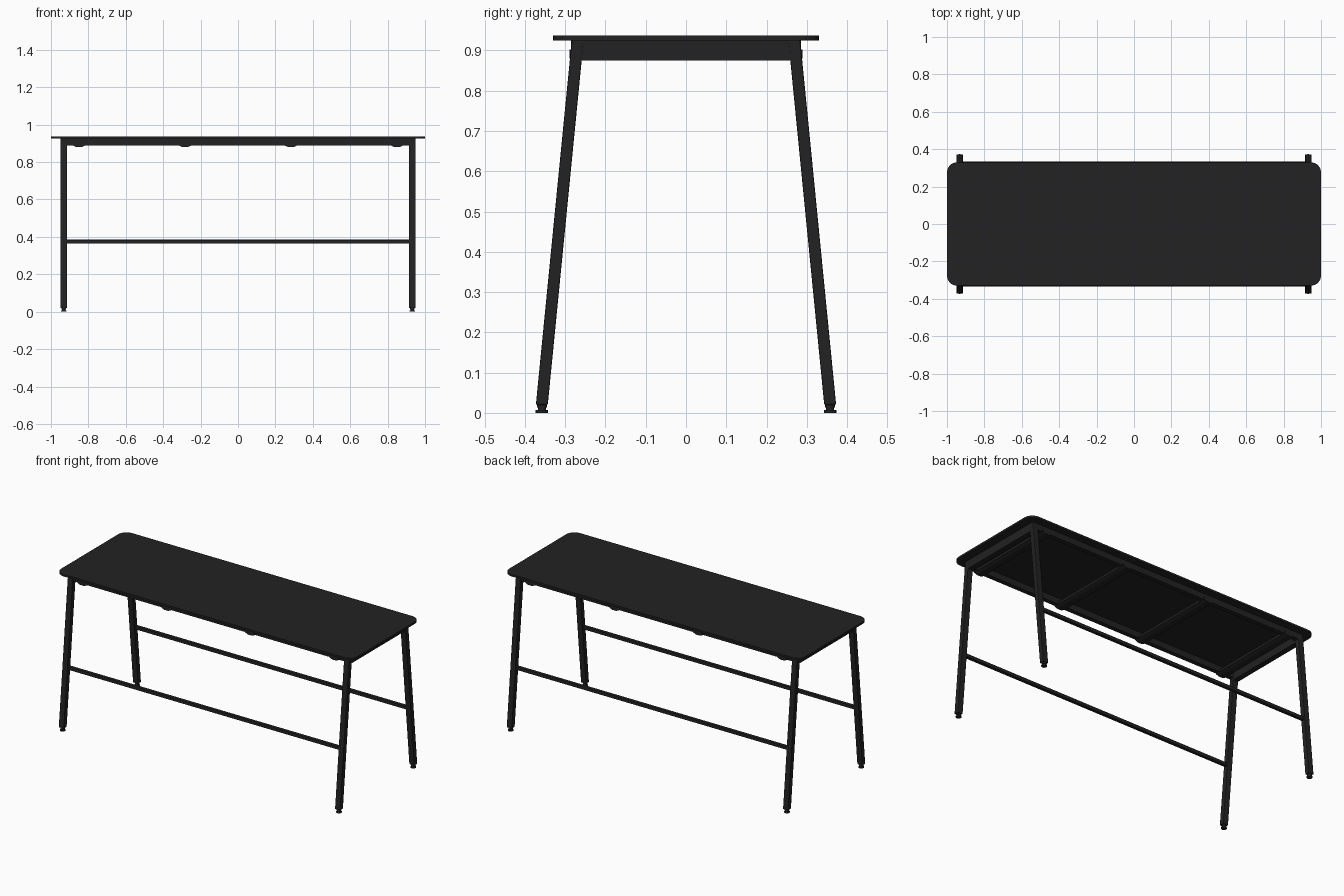
import bpy, bmesh, math

if "Cube" in bpy.data.objects:
    bpy.data.objects.remove(bpy.data.objects["Cube"])

mat = bpy.data.materials.new("charcoal black")
mat.diffuse_color = (0.016, 0.016, 0.016, 1)
mat.use_nodes = True
mat.node_tree.nodes["Principled BSDF"].inputs["Base Color"].default_value = mat.diffuse_color


def finish(name, bm, bevel=0.0):
    bmesh.ops.recalc_face_normals(bm, faces=bm.faces)
    me = bpy.data.meshes.new(name)
    bm.to_mesh(me)
    bm.free()
    me.materials.append(mat)
    ob = bpy.data.objects.new(name, me)
    bpy.context.collection.objects.link(ob)
    if bevel:
        m = ob.modifiers.new("edge", 'BEVEL')
        m.width = bevel
        m.segments = 2
    return ob


def prism(name, pts, offset, bevel=0.0):
    """Extrude a closed outline by the offset vector."""
    bm = bmesh.new()
    f = bm.faces.new([bm.verts.new(p) for p in pts])
    r = bmesh.ops.extrude_face_region(bm, geom=[f])
    vs = [v for v in r["geom"] if isinstance(v, bmesh.types.BMVert)]
    bmesh.ops.translate(bm, verts=vs, vec=offset)
    return finish(name, bm, bevel)


def box(name, x0, x1, y0, y1, z0, z1, bevel=0.0):
    return prism(name, [(x0, y0, z0), (x1, y0, z0), (x1, y1, z0), (x0, y1, z0)],
                 (0, 0, z1 - z0), bevel)


def leg_y(z):
    # centre line of the splayed leg
    return 0.358 - (z - 0.02) * 0.0985


# tabletop with rounded corners
R = 0.055
outline = []
for sx, sy, a0 in ((1, 1, 0), (-1, 1, 90), (-1, -1, 180), (1, -1, 270)):
    for i in range(9):
        a = math.radians(a0 + 90 * i / 8)
        outline.append((sx * (1 - R) + R * math.cos(a),
                        sy * (0.33 - R) + R * math.sin(a), 0.925))
prism("tabletop", outline, (0, 0, 0.012))

# splayed legs with levelling feet
H = 0.0148
for sx, side in ((-1, "left"), (1, "right")):
    for sy, end in ((-1, "front"), (1, "back")):
        b, t = leg_y(0.02), leg_y(0.925)
        x = sx * 0.932
        prism(f"{end}_{side}_leg",
              [(x - 0.0175, sy * (b - H), 0.02), (x - 0.0175, sy * (b + H), 0.02),
               (x - 0.0175, sy * (t + H), 0.925), (x - 0.0175, sy * (t - H), 0.925)],
              (0.035, 0, 0), 0.003)
        bm = bmesh.new()
        for r, z0, z1 in ((0.0155, 0, 0.007), (0.010, 0.007, 0.014), (0.0125, 0.013, 0.021)):
            g = bmesh.ops.create_cone(bm, cap_ends=True, segments=20, radius1=r,
                                      radius2=r, depth=z1 - z0)
            bmesh.ops.translate(bm, verts=g["verts"], vec=(x, sy * b, (z0 + z1) / 2))
        finish(f"{end}_{side}_foot", bm)
    # end rail between the legs
    c = sx * 0.932
    box(f"{side}_end_rail", c - 0.0165, c + 0.0165, -0.275, 0.275, 0.875, 0.925)

# long aprons and low stretchers
for sy, end in ((-1, "front"), (1, "back")):
    y = sorted((sy * 0.258, sy * 0.285))
    box(f"{end}_apron", -0.945, 0.945, y[0], y[1], 0.888, 0.925)
    c = sy * leg_y(0.375)
    box(f"{end}_stretcher", -0.92, 0.92, c - 0.01, c + 0.01, 0.365, 0.385, 0.002)

# hat-shaped cross braces under the top
for i, x in enumerate((-0.85, -0.283, 0.283, 0.85)):
    prism(f"cross_brace_{i + 1}",
          [(x - 0.032, -0.289, 0.902), (x - 0.032, -0.289, 0.888), (x - 0.014, -0.289, 0.880),
           (x + 0.014, -0.289, 0.880), (x + 0.032, -0.289, 0.888), (x + 0.032, -0.289, 0.902)],
          (0, 0.578, 0))
